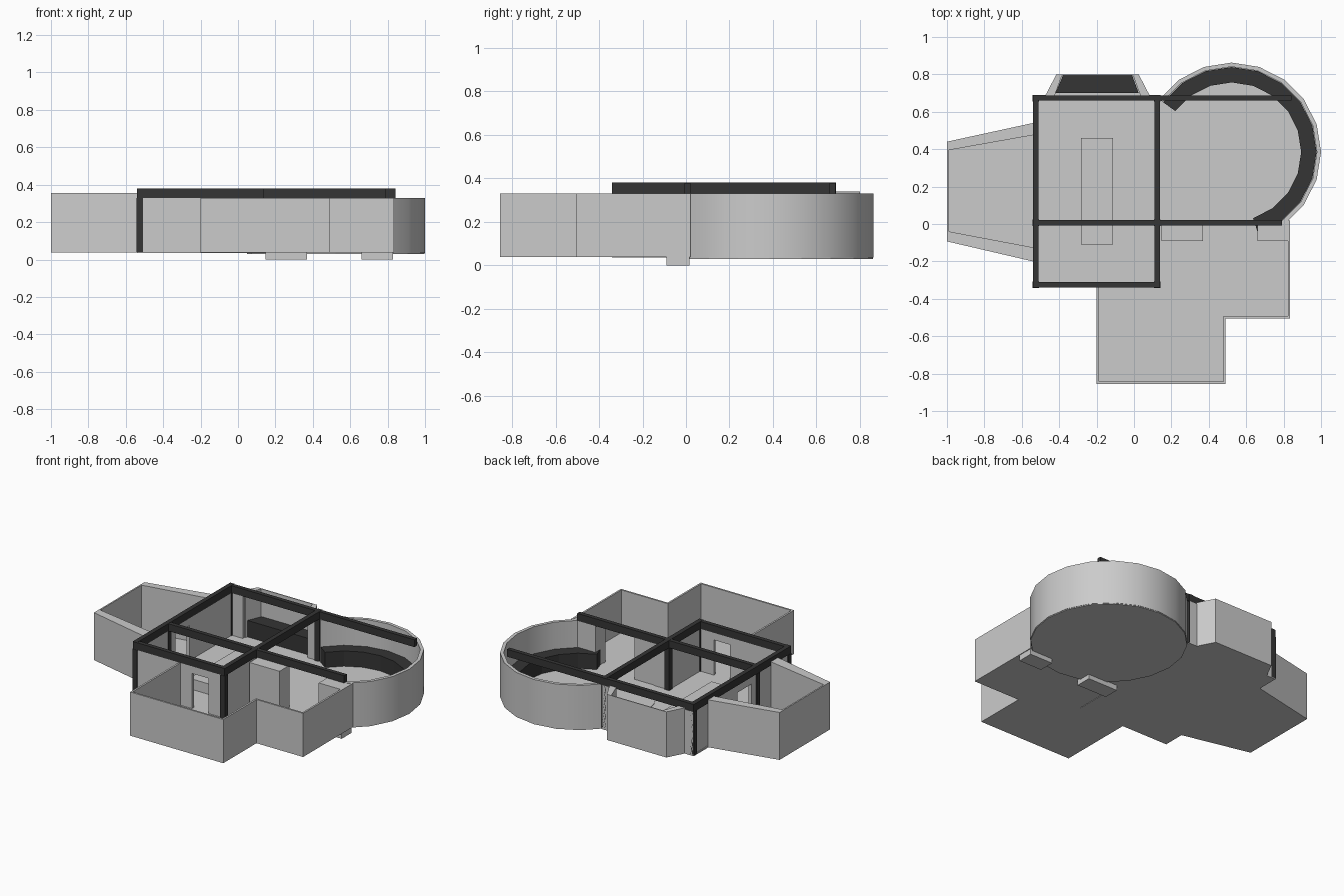
import bpy, bmesh
from math import cos, sin, radians

if "Cube" in bpy.data.objects:
    bpy.data.objects.remove(bpy.data.objects["Cube"])

dark = bpy.data.materials.new("dark_wood")
dark.diffuse_color = (0.035, 0.035, 0.035, 1)
dark.use_nodes = True
dark.node_tree.nodes["Principled BSDF"].inputs["Base Color"].default_value = dark.diffuse_color


def prism(name, pts, z0, z1, mat=None, smooth=False):
    """Extrude a plan outline between two heights."""
    bm = bmesh.new()
    face = bm.faces.new([bm.verts.new((x, y, z0)) for x, y in pts])
    up = bmesh.ops.extrude_face_region(bm, geom=[face])["geom"]
    bmesh.ops.translate(bm, vec=(0, 0, z1 - z0),
                        verts=[v for v in up if isinstance(v, bmesh.types.BMVert)])
    bmesh.ops.recalc_face_normals(bm, faces=bm.faces[:])
    me = bpy.data.meshes.new(name)
    bm.to_mesh(me)
    bm.free()
    ob = bpy.data.objects.new(name, me)
    bpy.context.collection.objects.link(ob)
    if mat:
        me.materials.append(mat)
    if smooth:
        bpy.ops.object.select_all(action='DESELECT')
        ob.select_set(True)
        bpy.context.view_layer.objects.active = ob
        bpy.ops.object.shade_smooth_by_angle(angle=radians(30))
    return ob


def box(name, x0, x1, y0, y1, z0, z1, mat=None):
    return prism(name, [(x0, y0), (x1, y0), (x1, y1), (x0, y1)], z0, z1, mat)


def shell(name, outer, inner, z0, z1, **kw):
    """Open-ended wall between an outer and an inner path."""
    return prism(name, outer + inner[::-1], z0, z1, **kw)


LOW, TOP, FLOOR = 0.035, 0.33, 0.045
CX, CY, R = 0.522, 0.385, 0.478


def arc(r, a0, a1):
    n = round(abs(a1 - a0) / 18)
    return [(CX + r * cos(radians(a0 + (a1 - a0) * i / n)),
             CY + r * sin(radians(a0 + (a1 - a0) * i / n))) for i in range(n + 1)]


# Main room: floor, walls with doorways, island
box("main_floor", -0.54, 0.14, -0.34, 0.69, LOW, FLOOR)
box("hall_floor", 0.14, 0.80, 0.0, 0.66, LOW, FLOOR)
box("south_wall_left", -0.535, -0.105, -0.335, -0.315, 0.04, TOP)
box("south_wall_right", 0.015, 0.135, -0.335, -0.315, 0.04, TOP)
box("south_door_lintel", -0.105, 0.015, -0.335, -0.315, 0.28, TOP)
box("west_wall_front", -0.535, -0.512, -0.335, 0.07, 0.04, TOP)
box("west_wall_back", -0.535, -0.512, 0.22, 0.685, 0.04, TOP)
box("west_door_lintel", -0.535, -0.512, 0.07, 0.22, 0.28, TOP)
box("east_wall", 0.115, 0.135, -0.335, 0.0, 0.04, TOP)
box("north_wall_left", -0.535, -0.43, 0.665, 0.69, 0.04, TOP)
box("north_wall_right", 0.05, 0.135, 0.665, 0.69, 0.04, TOP)
box("island", -0.283, -0.112, -0.11, 0.46, FLOOR, 0.115)

# Beam grid and posts
for i, x in enumerate((-0.525, 0.125)):
    box(f"long_beam_{i}", x - 0.015, x + 0.015, -0.34, 0.69, TOP, 0.38, dark)
    for j, y in enumerate((-0.325, 0.007, 0.673)):
        box(f"post_{i}_{j}", x - 0.017, x + 0.017, y - 0.017, y + 0.017, 0.04, TOP, dark)
for i, (y, x1) in enumerate(((-0.325, 0.14), (0.007, 0.79), (0.673, 0.843))):
    box(f"cross_beam_{i}", -0.54, x1, y - 0.014, y + 0.014, TOP, 0.379, dark)

# Left tapered room
shell("left_room_wall",
      [(-0.54, -0.2), (-1, -0.093), (-1, 0.44), (-0.54, 0.54)],
      [(-0.54, -0.125), (-0.99, -0.04), (-0.99, 0.395), (-0.54, 0.475)], 0.04, 0.355)
prism("left_room_floor", [(-0.54, -0.2), (-1, -0.093), (-1, 0.44), (-0.54, 0.54)], 0.038, FLOOR)

# Back bay with window seat
bay = [(-0.475, 0.685), (-0.415, 0.8), (0.025, 0.8), (0.085, 0.685)]
shell("bay_wall", bay, [(-0.425, 0.685), (-0.385, 0.794), (-0.005, 0.794), (0.035, 0.685)], 0.04, 0.34)
prism("bay_floor", bay, LOW, FLOOR)
prism("bay_seat", [(-0.42, 0.7), (-0.38, 0.794), (-0.01, 0.794), (0.025, 0.7)], FLOOR, 0.155, dark)

# Round room: disc floor, curved wall, curved bench
prism("round_floor", arc(R - 0.003, 0, 360)[:-1], 0.03, 0.048)
shell("round_wall", arc(R, 144, -54), arc(R - 0.022, 144, -54), 0.035, TOP, smooth=True)
shell("curved_bench", arc(R - 0.024, 144, -72), arc(0.372, 144, -72), 0.048, 0.15, mat=dark)

# Front stepped room
room = [(-0.2, -0.34), (-0.2, -0.855), (0.49, -0.855), (0.49, -0.505), (0.835, -0.505), (0.835, 0.02)]
shell("front_room_wall", room,
      [(-0.188, -0.34), (-0.188, -0.843), (0.478, -0.843), (0.478, -0.493), (0.823, -0.493), (0.823, 0.02)],
      0.04, TOP)
prism("front_room_floor", room + [(0.13, 0.02), (0.13, -0.34)], 0.038, FLOOR)

# Thick piers either side of the opening to the round room
for name, x0, x1 in (("left_pier", 0.148, 0.37), ("right_pier", 0.66, 0.83)):
    box(name, x0, x1, -0.09, 0.015, 0.0, TOP - 0.002)
